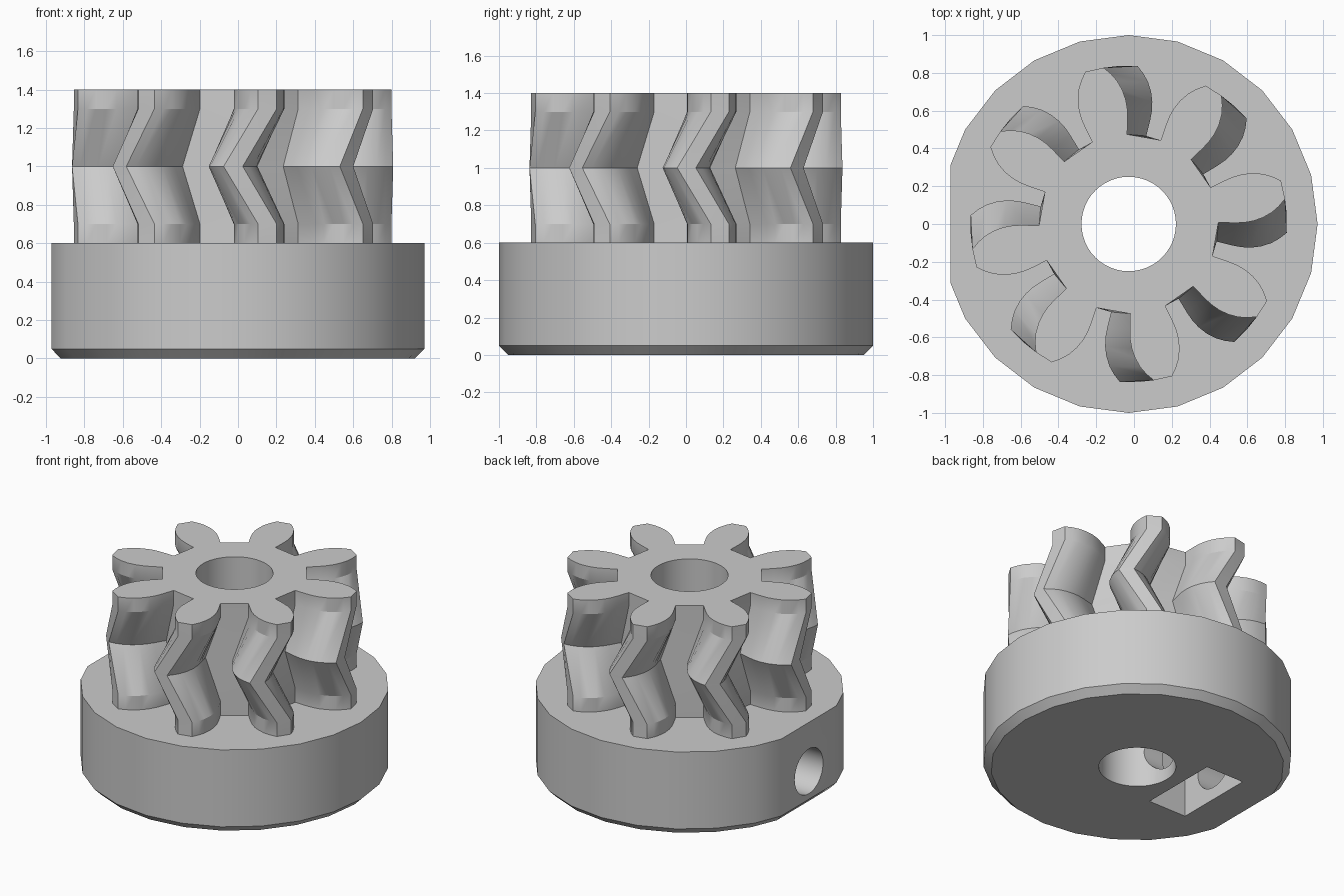
import bpy
import bmesh
from math import radians, cos, sin, pi
from mathutils import Matrix

if "Cube" in bpy.data.objects:
    bpy.data.objects.remove(bpy.data.objects["Cube"], do_unlink=True)

CX = -0.028        # shaft axis, shifted because of the flat on the hub
TEETH = 8
FLAT = -0.944      # flat on the hub, measured from the shaft axis
SCREW_Z = 0.25

grey = bpy.data.materials.new("plain_grey")
grey.use_nodes = True
grey.diffuse_color = (0.6, 0.6, 0.6, 1)
grey.node_tree.nodes["Principled BSDF"].inputs["Base Color"].default_value = (0.6, 0.6, 0.6, 1)


def make_object(name, bm):
    bmesh.ops.recalc_face_normals(bm, faces=bm.faces)
    mesh = bpy.data.meshes.new(name)
    bm.to_mesh(mesh)
    bm.free()
    obj = bpy.data.objects.new(name, mesh)
    bpy.context.collection.objects.link(obj)
    mesh.materials.append(grey)
    obj.location.x = CX
    return obj


def loft(name, outline, sections):
    """Stack the outline at each (z, scale, turn) section and cap both ends."""
    bm = bmesh.new()
    rings = []
    for z, scale, turn in sections:
        rot = Matrix.Rotation(turn, 2)
        ring = []
        for x, y in outline:
            px = scale * (rot[0][0] * x + rot[0][1] * y)
            py = scale * (rot[1][0] * x + rot[1][1] * y)
            ring.append(bm.verts.new((px, py, z)))
        rings.append(ring)
    n = len(outline)
    for low, high in zip(rings, rings[1:]):
        for i in range(n):
            j = (i + 1) % n
            bm.faces.new((low[i], low[j], high[j], high[i]))
    bm.faces.new(rings[0])
    bm.faces.new(rings[-1])
    return make_object(name, bm)


def cylinder(name, radius, length, matrix):
    bm = bmesh.new()
    bmesh.ops.create_cone(bm, cap_ends=True, segments=48, radius1=radius,
                          radius2=radius, depth=length, matrix=matrix)
    return make_object(name, bm)


def select_only(obj):
    bpy.ops.object.select_all(action='DESELECT')
    obj.select_set(True)
    bpy.context.view_layer.objects.active = obj


def cut(obj, cutters):
    select_only(obj)
    for cutter in cutters:
        mod = obj.modifiers.new("cut", 'BOOLEAN')
        mod.operation = 'DIFFERENCE'
        mod.solver = 'EXACT'
        mod.object = cutter
        bpy.ops.object.modifier_apply(modifier=mod.name)


# Hub: 24-sided disc with one flat and a chamfered bottom edge
disc = [(cos(2 * pi * i / 24), sin(2 * pi * i / 24)) for i in range(24)]
hub_outline = []
for i, (x, y) in enumerate(disc):
    nx, ny = disc[(i + 1) % 24]
    if x >= FLAT:
        hub_outline.append((x, y))
    if (x - FLAT) * (nx - FLAT) < 0:
        t = (FLAT - x) / (nx - x)
        hub_outline.append((FLAT, y + t * (ny - y)))
hub = loft("hub", hub_outline, [(0, 0.95, 0), (0.05, 1, 0), (0.6, 1, 0)])

# Herringbone gear: half-tooth flank given as (radius, half angle in degrees)
flank = [(0.475, 11.5), (0.56, 11.9), (0.61, 11.8), (0.66, 11.1), (0.71, 9.8),
         (0.76, 7.9), (0.80, 5.8), (0.838, 3.4)]
tooth = [(r, -a) for r, a in flank] + [(r, a) for r, a in reversed(flank)]
gear_outline = []
for k in range(TEETH):
    for r, a in tooth:
        angle = radians(a + k * 360 / TEETH)
        gear_outline.append((r * cos(angle), r * sin(angle)))
end, apex = radians(12.5), radians(0.2)
gear = loft("herringbone_gear", gear_outline,
            [(0.6, 1, end), (0.7, 1, end), (1.0, 1, apex), (1.3, 1, end), (1.4, 1, end)])

# Cutters: shaft bore, set screw hole and nut pocket
bore = cylinder("bore_cutter", 0.25, 4, Matrix.Identity(4))
screw = cylinder("screw_hole_cutter", 0.16, 1.2,
                 Matrix.Translation((-0.6, 0, SCREW_Z)) @ Matrix.Rotation(pi / 2, 4, 'Y'))
bm = bmesh.new()
bmesh.ops.create_cube(bm, size=1, matrix=Matrix.Translation((-0.497, 0, 0.2))
                      @ Matrix.Diagonal((0.3, 0.58, 0.66, 1)))
pocket = make_object("nut_pocket_cutter", bm)
bpy.context.view_layer.update()

cut(hub, [bore, screw, pocket])
cut(gear, [bore])
for cutter in (bore, screw, pocket):
    bpy.data.objects.remove(cutter, do_unlink=True)

# Smooth curved walls, keep the machined edges crisp
for obj in (hub, gear):
    select_only(obj)
    bpy.ops.object.shade_smooth_by_angle(angle=radians(25))
